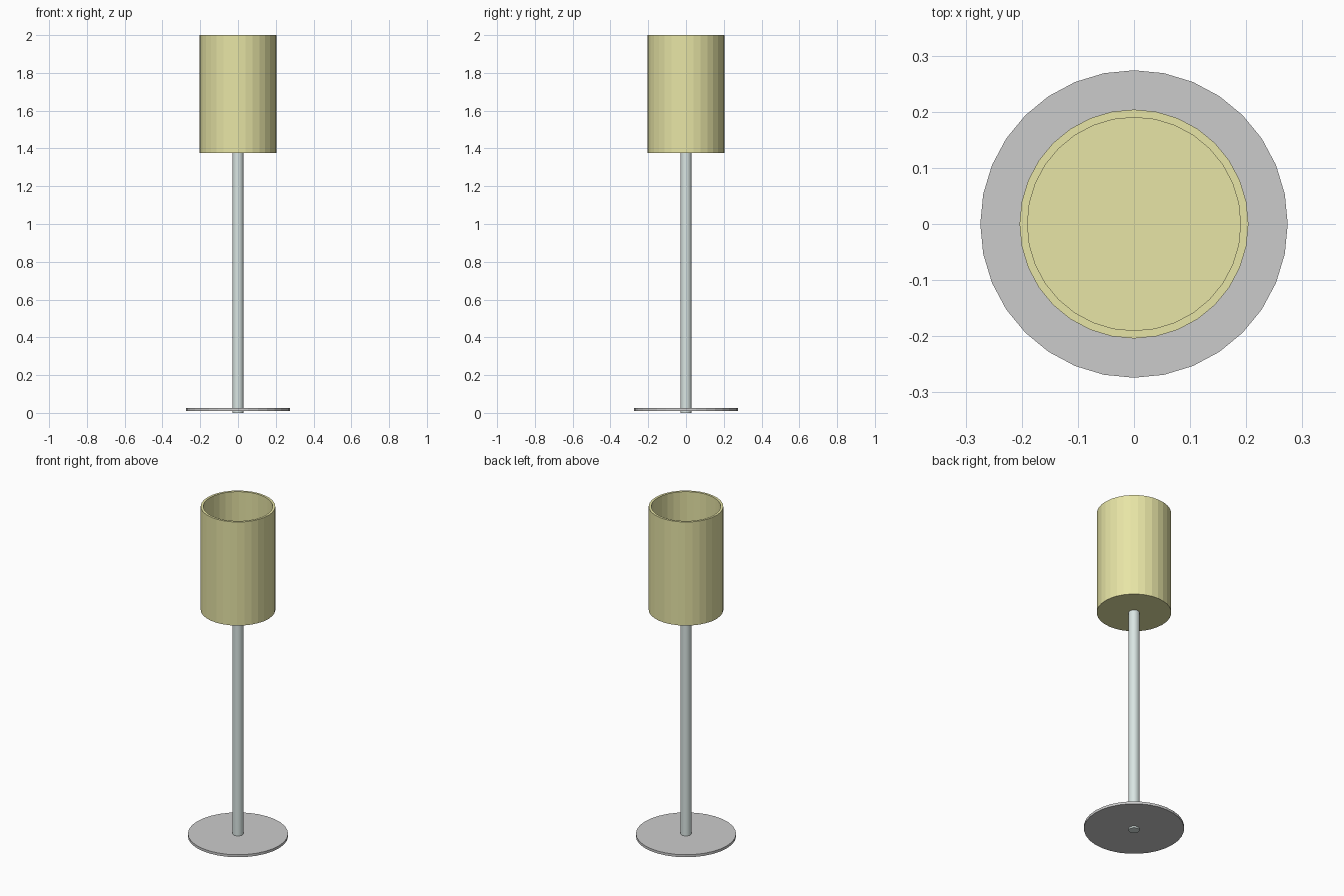
import bpy
import bmesh
from math import cos, sin, tau

if "Cube" in bpy.data.objects:
    bpy.data.objects.remove(bpy.data.objects["Cube"])

SIDES = 32


def material(name, color):
    mat = bpy.data.materials.new(name)
    mat.diffuse_color = (*color, 1)
    mat.use_nodes = True
    mat.node_tree.nodes["Principled BSDF"].inputs["Base Color"].default_value = mat.diffuse_color
    return mat


def lathe(name, profile, mat=None):
    """Turn (radius, z) points around z; the first and last rings are capped."""
    bm = bmesh.new()
    rings = [[bm.verts.new((r * cos(i * tau / SIDES), r * sin(i * tau / SIDES), z))
              for i in range(SIDES)] for r, z in profile]
    for low, high in zip(rings, rings[1:]):
        for i in range(SIDES):
            j = (i + 1) % SIDES
            bm.faces.new((low[i], low[j], high[j], high[i]))
    bm.faces.new(rings[0][::-1])
    bm.faces.new(rings[-1])
    bmesh.ops.recalc_face_normals(bm, faces=bm.faces)
    mesh = bpy.data.meshes.new(name)
    bm.to_mesh(mesh)
    bm.free()
    obj = bpy.data.objects.new(name, mesh)
    bpy.context.collection.objects.link(obj)
    if mat:
        mesh.materials.append(mat)
    return obj


yellow = material("shade_yellow", (0.80, 0.78, 0.38))
steel = material("pole_steel", (0.70, 0.79, 0.77))

# Flat round foot
lathe("base", [(0.274, 0.01), (0.274, 0.025)])

# Upright pole, poking slightly through the foot and ending in the shade floor
lathe("pole", [(0.03, 0.0), (0.03, 1.38)], steel)

# Open-topped shade with thin wall and closed floor
lathe("shade", [(0.204, 1.375), (0.204, 2.0), (0.19, 2.0), (0.19, 1.39)], yellow)
